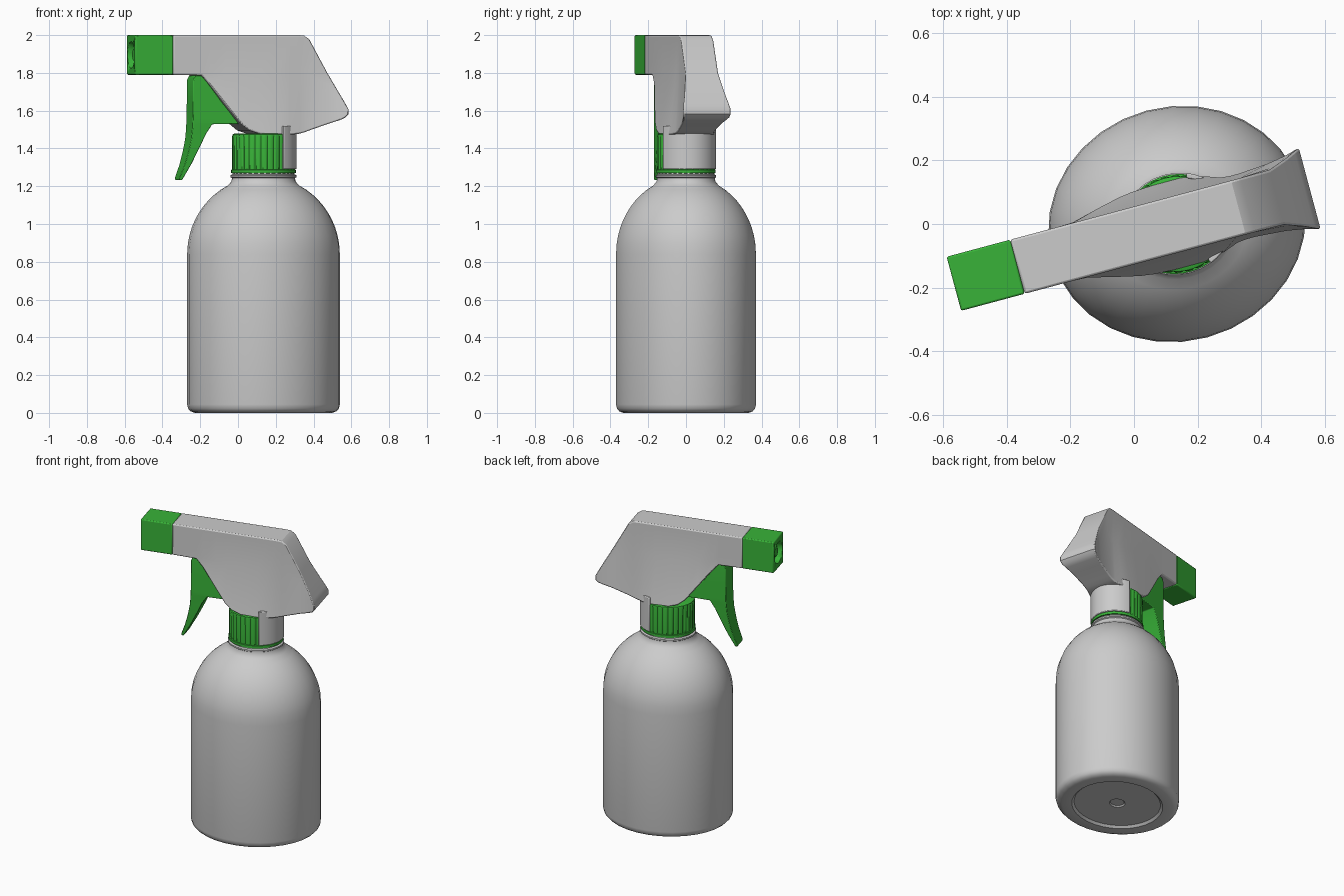
import bpy, bmesh, math
from mathutils import Matrix

if "Cube" in bpy.data.objects:
    bpy.data.objects.remove(bpy.data.objects["Cube"])

# Whole bottle is turned 15 degrees about its axis; parts are built in local (u, v, z)
PLACE = Matrix.Translation((0.135, 0, 0)) @ Matrix.Rotation(math.radians(15), 4, 'Z')
SQUASH = 0.907          # round parts are slightly oval across v
green = bpy.data.materials.new("green_plastic")
green.diffuse_color = (0.04, 0.45, 0.04, 1)
green.use_nodes = True
green.node_tree.nodes["Principled BSDF"].inputs["Base Color"].default_value = green.diffuse_color


def make(name, bm, mat=None, bevel=0.0, segments=2, angle=35):
    bmesh.ops.recalc_face_normals(bm, faces=bm.faces[:])
    me = bpy.data.meshes.new(name)
    bm.to_mesh(me)
    bm.free()
    ob = bpy.data.objects.new(name, me)
    bpy.context.collection.objects.link(ob)
    ob.matrix_world = PLACE
    if mat:
        me.materials.append(mat)
    if bevel:
        m = ob.modifiers.new("bevel", 'BEVEL')
        m.width, m.segments = bevel, segments
        m.limit_method, m.angle_limit = 'ANGLE', math.radians(45)
    bpy.ops.object.select_all(action='DESELECT')
    ob.select_set(True)
    bpy.context.view_layer.objects.active = ob
    bpy.ops.object.shade_smooth_by_angle(angle=math.radians(angle))
    return ob


def loft(rings, loop=False):
    """Skin a list of equal closed rings; cap both ends unless looped."""
    bm = bmesh.new()
    vs = [[bm.verts.new(p) for p in r] for r in rings]
    n = len(vs[0])
    pairs = list(zip(vs, vs[1:])) + ([(vs[-1], vs[0])] if loop else [])
    for a, b in pairs:
        for i in range(n):
            j = (i + 1) % n
            bm.faces.new((a[i], a[j], b[j], b[i]))
    if not loop:
        bm.faces.new(vs[0])
        bm.faces.new(vs[-1])
    return bm


def lathe(profile, n, groove=lambda i, k: 0.0):
    rings = []
    for k, (r, z) in enumerate(profile):
        ring = []
        for i in range(n):
            a = 2 * math.pi * i / n
            q = r - groove(i, k)
            ring.append((q * math.cos(a), q * math.sin(a) * SQUASH, z))
        rings.append(ring)
    return loft(rings)


def cylinder_u(u0, u1, r0, r1, z, n=32):
    return loft([[(u, r * math.cos(2 * math.pi * i / n), z + r * math.sin(2 * math.pi * i / n))
                  for i in range(n)] for u, r in ((u0, r0), (u1, r1))])


# Bottle with recessed base, domed shoulder and neck collar
prof = [(0.045, 0.022), (0.052, 0.014), (0.285, 0.014), (0.3, 0.0), (0.365, 0.0),
        (0.388, 0.008), (0.402, 0.023), (0.407, 0.045), (0.407, 0.84)]
for d in range(8, 63, 6):
    t = math.radians(d)
    prof.append((0.407 * math.cos(t), 0.84 + 0.412 * math.sin(t)))
prof += [(0.183, 1.212), (0.171, 1.225), (0.168, 1.243), (0.176, 1.248),
         (0.176, 1.258), (0.165, 1.263), (0.16, 1.3)]
make("bottle", lathe(prof, 32))

# Screw cap: plain bottom band and grooved grip
make("cap_band", lathe([(0.16, 1.268), (0.172, 1.27), (0.172, 1.287), (0.16, 1.29)], 48), green)
make("cap_grip", lathe([(0.167, 1.285), (0.168, 1.46), (0.164, 1.475), (0.15, 1.48)], 120,
                       lambda i, k: 0.006 if i % 4 == 0 and k < 2 else 0.0), green, angle=25)

# Rear shroud wrapping the back of the cap
arc = []
for i in range(17):
    a = math.radians(-66 + 132 * i / 16)
    c, s = math.cos(a), math.sin(a) * SQUASH
    arc.append([(r * c, r * s, z) for r, z in
                ((0.16, 1.29), (0.177, 1.29), (0.177, 1.52), (0.16, 1.52))])
make("cap_shroud", loft(arc), bevel=0.004)

# Sprayer head: sections along u as (u, top, middle, bottom, and half widths of each)
stations = [
    (-0.519, 2.0, 1.86, 1.79, 0.088, 0.088, 0.088),
    (-0.36, 2.0, 1.84, 1.787, 0.088, 0.088, 0.088),
    (-0.315, 2.0, 1.80, 1.735, 0.088, 0.088, 0.09),
    (-0.23, 2.0, 1.79, 1.625, 0.088, 0.088, 0.112),
    (-0.155, 2.0, 1.79, 1.53, 0.088, 0.088, 0.129),
    (-0.11, 2.0, 1.79, 1.495, 0.088, 0.088, 0.135),
    (-0.05, 2.0, 1.79, 1.476, 0.088, 0.088, 0.138),
    (0.05, 2.0, 1.79, 1.473, 0.088, 0.088, 0.138),
    (0.12, 2.0, 1.79, 1.473, 0.088, 0.088, 0.124),
    (0.17, 2.0, 1.79, 1.478, 0.088, 0.088, 0.106),
    (0.2, 1.998, 1.79, 1.486, 0.088, 0.088, 0.103),
    (0.23, 1.977, 1.79, 1.497, 0.088, 0.088, 0.103),
    (0.325, 1.805, 1.74, 1.53, 0.088, 0.094, 0.11),
    (0.385, 1.697, 1.64, 1.549, 0.11, 0.114, 0.12),
    (0.415, 1.642, 1.61, 1.562, 0.124, 0.126, 0.128),
    (0.432, 1.608, 1.595, 1.582, 0.132, 0.132, 0.132),
]
make("sprayer_head", loft([[(u, -wb, zb), (u, -wm, zm), (u, -wt, zt),
                            (u, wt, zt), (u, wm, zm), (u, wb, zb)]
                           for u, zt, zm, zb, wt, wm, wb in stations]), bevel=0.007, angle=30)

# Nozzle block with a round recess in its front face
nozzle = make("nozzle", loft([[(u, -0.088, 1.79), (u, 0.088, 1.79), (u, 0.088, 2.0), (u, -0.088, 2.0)]
                              for u in (-0.726, -0.519)]), green, bevel=0.006)
cutter = make("nozzle_cutter", cylinder_u(-0.75, -0.69, 0.072, 0.068, 1.895), green)
cutter.hide_render = True
cutter.hide_viewport = False
cutter.display_type = 'WIRE'
cut = nozzle.modifiers.new("recess", 'BOOLEAN')
cut.operation, cut.object, cut.solver = 'DIFFERENCE', cutter, 'EXACT'
bpy.context.view_layer.objects.active = nozzle
for m in [m.name for m in nozzle.modifiers if m.type in {'BEVEL', 'BOOLEAN'}]:
    bpy.ops.object.modifier_apply(modifier=m)
bpy.data.objects.remove(cutter)
make("nozzle_tip", cylinder_u(-0.712, -0.68, 0.03, 0.045, 1.895), green)

# Trigger: pairs of front and back points down the lever, as (u, z, u, z, half width)
lever = [(-0.392, 1.785, -0.35, 1.785, 0.066), (-0.403, 1.76, -0.325, 1.75, 0.068),
         (-0.403, 1.66, -0.245, 1.645, 0.068), (-0.405, 1.56, -0.165, 1.55, 0.068),
         (-0.406, 1.535, -0.15, 1.53, 0.068), (-0.407, 1.51, -0.298, 1.528, 0.067),
         (-0.413, 1.45, -0.33, 1.48, 0.065), (-0.428, 1.38, -0.368, 1.4, 0.061),
         (-0.448, 1.31, -0.408, 1.32, 0.056), (-0.474, 1.242, -0.448, 1.25, 0.05),
         (-0.472, 1.232, -0.458, 1.232, 0.048)]
make("trigger", loft([[(a, -w, za), (a, w, za), (b, w, zb), (b, -w, zb)]
                      for a, za, b, zb, w in lever]), green, bevel=0.004)
